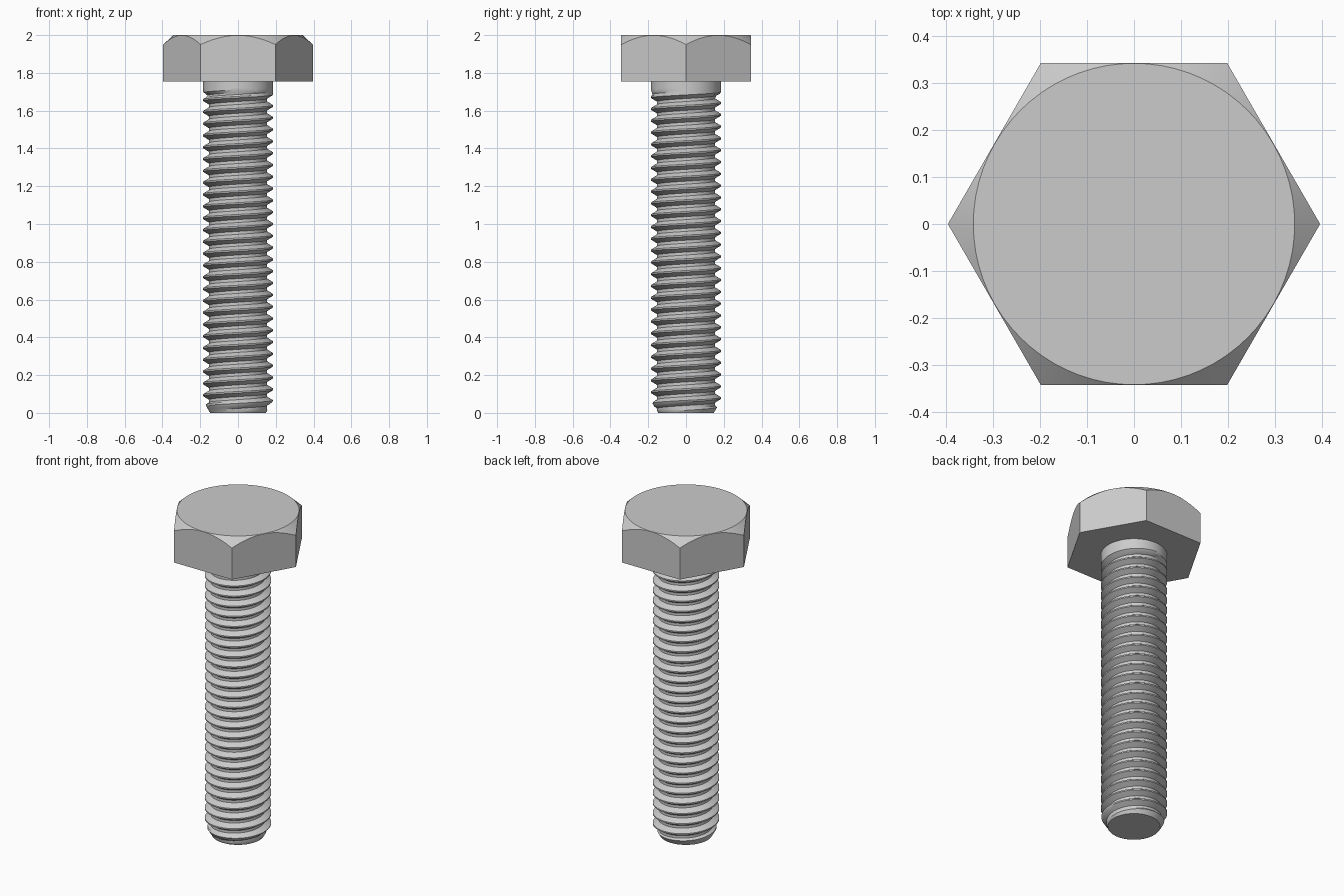
import bpy, bmesh
from math import sin, cos, pi, floor

if "Cube" in bpy.data.objects:
    bpy.data.objects.remove(bpy.data.objects["Cube"])

HEAD_Z, TOP = 1.755, 2.0
APOTHEM = 0.343
R_MAJOR, R_MINOR, PITCH = 0.186, 0.154, 0.0625


def finish(name, bm):
    bmesh.ops.recalc_face_normals(bm, faces=bm.faces)
    mesh = bpy.data.meshes.new(name)
    bm.to_mesh(mesh)
    bm.free()
    obj = bpy.data.objects.new(name, mesh)
    bpy.context.collection.objects.link(obj)
    bpy.ops.object.select_all(action='DESELECT')
    obj.select_set(True)
    bpy.context.view_layer.objects.active = obj
    bpy.ops.object.shade_smooth_by_angle(angle=0.5)
    return obj


# Hex head: prism whose top corners are cut by a cone, leaving arched edges
def hex_head():
    bm = bmesh.new()
    per_side = 12
    rings = [[], [], []]
    for i in range(6 * per_side):
        a = 2 * pi * i / (6 * per_side)
        local = (a % (pi / 3)) - pi / 6
        r = APOTHEM / cos(local)
        edge_z = TOP - 0.001 - 0.92 * (r - APOTHEM)
        for ring, radius, z in zip(rings, (r, r, APOTHEM - 0.001), (HEAD_Z, edge_z, TOP)):
            ring.append(bm.verts.new((radius * cos(a), radius * sin(a), z)))
    n = len(rings[0])
    for low, high in zip(rings, rings[1:]):
        for i in range(n):
            j = (i + 1) % n
            bm.faces.new((low[i], low[j], high[j], high[i]))
    bm.faces.new(rings[0])
    bm.faces.new(rings[2])
    return finish("hex_head", bm)


# Thread radius at a height and angle, with end chamfer and runout to plain shank
def shank_radius(z, turn):
    u = (z / PITCH - turn) % 1.0
    d = min(u, 1 - u)
    cut = min(max((d - 1 / 16) / (3 / 8 - 1 / 16), 0), 1)
    fade = min(max((1.70 - z) / 0.025, 0), 1)
    r = R_MAJOR - (R_MAJOR - R_MINOR) * cut * fade
    return min(r, 0.147 + 0.6 * z)


# Threaded shank: rows follow the helix and are clamped flat at both ends
def threaded_shank():
    bm = bmesh.new()
    segs = 72
    offsets = (-1 / 16, 1 / 16, 7 / 32, 3 / 8, 5 / 8, 25 / 32)
    step = len(offsets)
    top = HEAD_Z + 0.01
    rows = []
    for k in range(-2, floor(top / PITCH) + 3):
        for off in offsets:
            row = []
            for i in range(segs):
                turn = i / segs
                z = min(max((k + off + turn) * PITCH, 0), top)
                r = shank_radius(z, turn)
                row.append(bm.verts.new((r * cos(2 * pi * turn), r * sin(2 * pi * turn), z)))
            rows.append(row)
    for k in range(len(rows) - step - 1):
        for i in range(segs):
            if i < segs - 1:
                b, c = rows[k][i + 1], rows[k + 1][i + 1]
            else:
                b, c = rows[k + step][0], rows[k + step + 1][0]
            quad = (rows[k][i], b, c, rows[k + 1][i])
            zs = [v.co.z for v in quad]
            if max(zs) - min(zs) > 1e-6:
                bm.faces.new(quad)
    bmesh.ops.delete(bm, geom=[v for v in bm.verts if not v.link_faces], context='VERTS')
    bmesh.ops.remove_doubles(bm, verts=bm.verts, dist=1e-5)
    bmesh.ops.holes_fill(bm, edges=[e for e in bm.edges if e.is_boundary], sides=0)
    return finish("threaded_shank", bm)


hex_head()
threaded_shank()
